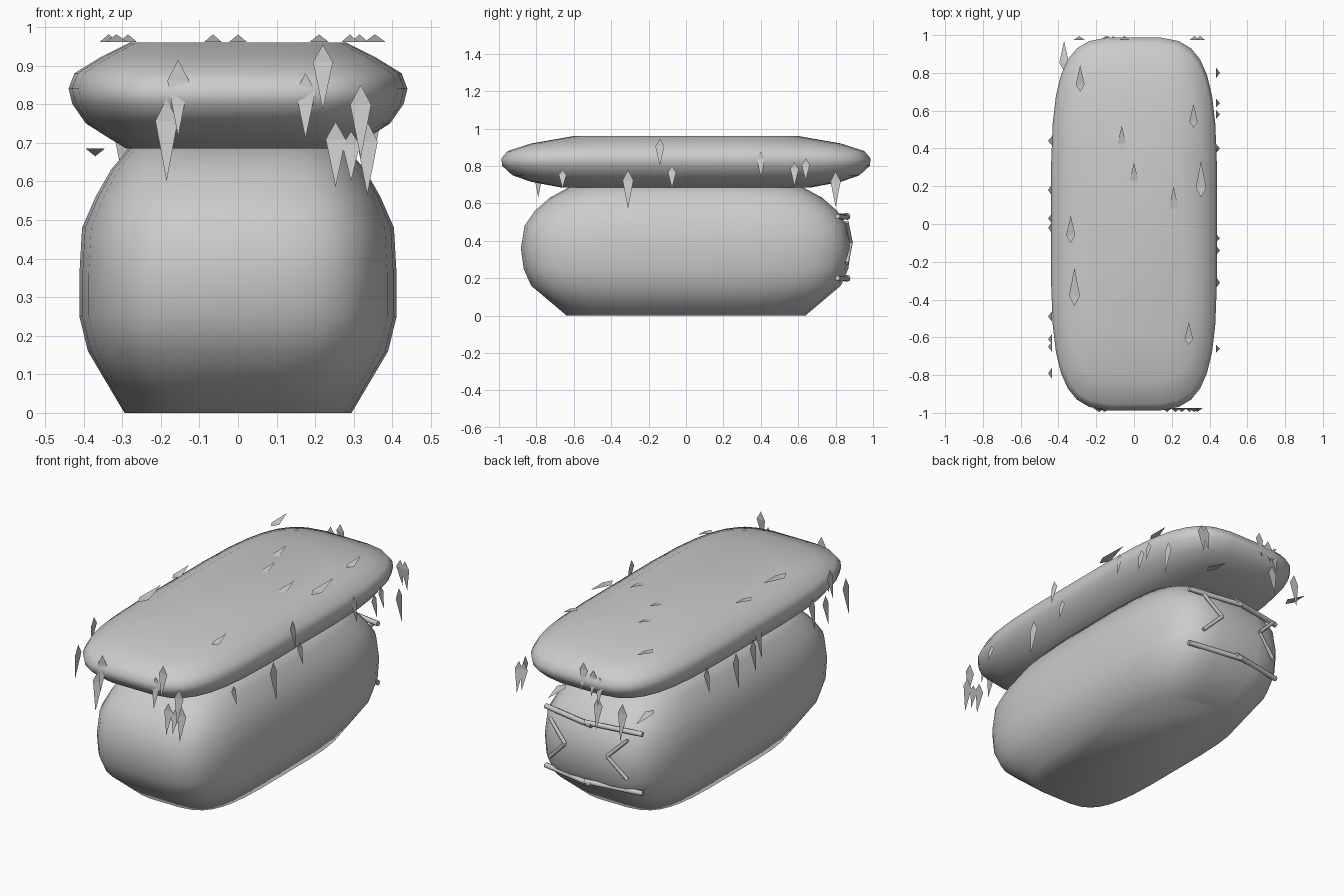
import bpy, bmesh, math
from mathutils import Vector

if "Cube" in bpy.data.objects:
    bpy.data.objects.remove(bpy.data.objects["Cube"])


def add_object(name, bm, smooth=True):
    mesh = bpy.data.meshes.new(name)
    bm.to_mesh(mesh)
    bm.free()
    for p in mesh.polygons:
        p.use_smooth = smooth
    ob = bpy.data.objects.new(name, mesh)
    bpy.context.collection.objects.link(ob)
    return ob


def rounded_block(name, levels, sides=32):
    """Stack of superellipse rings: (z, half width, half length, exponent)."""
    bm = bmesh.new()
    rings = []
    for z, a, b, n in levels:
        ring = []
        for i in range(sides):
            t = 2 * math.pi * (i + 0.5) / sides
            c, s = math.cos(t), math.sin(t)
            x = a * math.copysign(abs(c) ** (2 / n), c)
            y = b * math.copysign(abs(s) ** (2 / n), s)
            ring.append(bm.verts.new((x, y, z)))
        rings.append(ring)
    for lo, hi in zip(rings, rings[1:]):
        for i in range(sides):
            j = (i + 1) % sides
            bm.faces.new((lo[i], lo[j], hi[j], hi[i]))
    bm.faces.new(rings[0][::-1])
    bm.faces.new(rings[-1])
    return add_object(name, bm)


def leaf(bm, head, along, out, length):
    """Kite-shaped leaf whose long tip lifts off the surface."""
    head, along, out = Vector(head), Vector(along), Vector(out)
    side = along.cross(out) * (0.013 + 0.075 * length)
    mid = head + along * length * 0.27
    tip = head + along * length + out * 0.02
    a, b, c, d = [bm.verts.new(p) for p in (head, mid + side, tip, mid - side)]
    bm.faces.new((a, d, b))
    bm.faces.new((b, d, c))


def stick(bm, p, q, r=0.014, sides=8):
    p, q = Vector(p), Vector(q)
    rot = (q - p).to_track_quat('Z', 'Y').to_matrix().to_4x4()
    rot.translation = (p + q) / 2
    bmesh.ops.create_cone(bm, cap_ends=True, segments=sides, radius1=r,
                          radius2=r, depth=(q - p).length, matrix=rot)


# Base block
rounded_block("base_block", [
    (0.0, 0.295, 0.64, 4), (0.16, 0.39, 0.83, 4), (0.25, 0.412, 0.87, 4),
    (0.36, 0.412, 0.885, 4), (0.48, 0.405, 0.865, 4), (0.56, 0.37, 0.81, 4),
    (0.63, 0.33, 0.73, 4), (0.69, 0.28, 0.62, 4)])

# Overhanging cushion on top
rounded_block("top_cushion", [
    (0.685, 0.29, 0.67, 4), (0.715, 0.34, 0.83, 4), (0.75, 0.395, 0.93, 4),
    (0.80, 0.43, 0.985, 4), (0.84, 0.44, 0.99, 4), (0.88, 0.425, 0.955, 4),
    (0.92, 0.36, 0.83, 4), (0.96, 0.28, 0.60, 4)])

# Leaves lying on the top: x, y of head, y of tip
bm = bmesh.new()
for x, y0, y1 in [(-.285, .70, .84), (.315, .51, .635), (-.065, .39, .52),
                  (0, .195, .325), (.21, .04, .20), (.355, .14, .335),
                  (-.335, -.10, .045), (-.315, -.435, -.23), (.29, -.64, -.52)]:
    leaf(bm, (x, y0, 0.961), (0, 1, 0), (0, 0, 1), y1 - y0)
add_object("top_leaves", bm, False)

# Leaves under the rear overhang
bm = bmesh.new()
for x in (-.37, .175):
    leaf(bm, (x, 0.81, 0.685), (0, 1, 0), (0, 0, -1), 0.16)
add_object("underside_leaves", bm, False)

# Hanging leaves: position along the side, z of head, z of tip
front = [(-.155, .915, .715), (-.185, .815, .60), (.175, .88, .71),
         (.22, .955, .785), (.318, .85, .66), (.253, .755, .585),
         (.293, .73, .60), (.335, .755, .565)]
back = [(.35, .83, .66), (.32, .83, .68), (-.05, .93, .78), (-.11, .90, .76),
        (-.15, .87, .72), (-.14, .76, .58), (-.29, .76, .56)]
right = [(-.66, .78, .68), (-.31, .78, .57), (-.14, .945, .80),
         (-.075, .80, .68), (.40, .875, .74), (.58, .82, .69),
         (.64, .84, .72), (.80, .77, .58)]
left = [(.44, .80, .66), (.18, .78, .58), (.03, .80, .62), (-.02, .86, .68),
        (-.49, .83, .66), (-.61, .80, .64), (-.65, .93, .77), (-.79, .83, .63)]
for name, rows, out, dist in [("front", front, (0, -1, 0), 0.975),
                              ("back", back, (0, 1, 0), 0.975),
                              ("right", right, (1, 0, 0), 0.435),
                              ("left", left, (-1, 0, 0), 0.435)]:
    bm = bmesh.new()
    o = Vector(out)
    for u, z0, z1 in rows:
        pos = o * dist + Vector((u * abs(o.y), u * abs(o.x), z0))
        leaf(bm, pos, (0, 0, -1), out, z0 - z1)
    add_object(name + "_leaves", bm, False)

# Sticks on the back: two bent bars and two angle brackets
bm = bmesh.new()
for s in (-1, 1):
    for z in (0.53, 0.20):
        stick(bm, (s * 0.30, 0.81, z), (-s * 0.02, 0.865, z - s * 0.004))
    for dz in (-0.11, 0.11):
        stick(bm, (s * 0.24, 0.86, 0.39 + dz), (s * 0.13, 0.882, 0.39), 0.01)
sticks = add_object("back_sticks", bm)
bpy.context.view_layer.objects.active = sticks
sticks.select_set(True)
bpy.ops.object.shade_smooth_by_angle(angle=math.radians(50))
